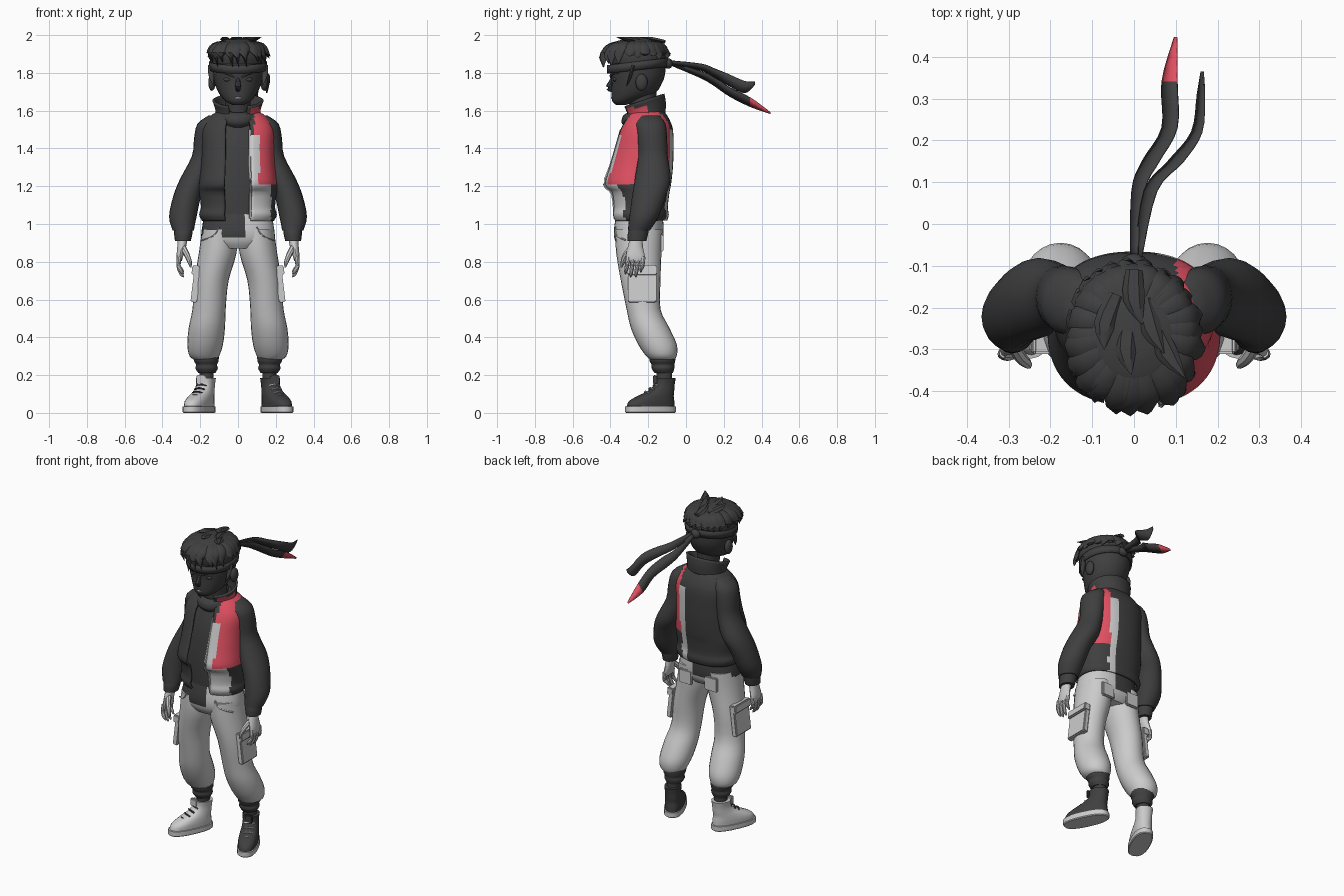
import bpy, bmesh, math, random
from mathutils import Vector, Matrix

random.seed(4)

def material(name, c):
    m = bpy.data.materials.new(name)
    m.diffuse_color = (*c, 1)
    return m

DARK = material("charcoal", (0.05, 0.05, 0.05))
RED = material("red", (0.75, 0.08, 0.12))
LIGHT = material("light_grey", (0.6, 0.6, 0.6))

def smooth_path(pts, steps):
    """Catmull-Rom interpolation of equal-length tuples."""
    if steps < 2:
        return [tuple(p) for p in pts]
    out = []
    for i in range(len(pts) - 1):
        a, b, c, d = pts[max(i - 1, 0)], pts[i], pts[i + 1], pts[min(i + 2, len(pts) - 1)]
        for k in range(steps):
            t = k / steps
            out.append(tuple(0.5 * (2 * q + (r - p) * t + (2 * p - 5 * q + 4 * r - s) * t * t
                             + (3 * q - p - 3 * r + s) * t ** 3) for p, q, r, s in zip(a, b, c, d)))
    return out + [tuple(pts[-1])]

def finish(name, bm, mat, thick=0, paint=None):
    bmesh.ops.recalc_face_normals(bm, faces=bm.faces[:])
    me = bpy.data.meshes.new(name)
    bm.to_mesh(me)
    bm.free()
    ob = bpy.data.objects.new(name, me)
    bpy.context.collection.objects.link(ob)
    for m in ([DARK, RED, LIGHT] if paint else [mat]):
        me.materials.append(m)
    for p in me.polygons:
        p.use_smooth = True
        if paint:
            p.material_index = paint(*p.center)
    me.set_sharp_from_angle(angle=math.radians(40))
    if thick:
        mod = ob.modifiers.new("thickness", 'SOLIDIFY')
        mod.thickness, mod.offset = thick, 0
    return ob

def skin(bm, rows, closed=True, cap=True):
    vs = [[bm.verts.new(p) for p in row] for row in rows]
    n = len(vs[0])
    for a, b in zip(vs, vs[1:]):
        for j in range(n if closed else n - 1):
            k = (j + 1) % n
            bm.faces.new((a[j], a[k], b[k], b[j]))
    if closed and cap:
        bm.faces.new(vs[0])
        bm.faces.new(vs[-1])

def loft(name, rings, mat=DARK, n=24, gap=0, cap=True, e=2.0, steps=3, tilt=0, thick=0,
         paint=None, place=Matrix(), side=1):
    """Horizontal rings (x, y, z, rx, ry); gap is a half angle left open at the front."""
    rows = []
    for x, y, z, rx, ry in smooth_path(rings, steps):
        row = []
        for j in range(n):
            a = -math.pi / 2 + gap + j / (n - 1 if gap else n) * (2 * math.pi - 2 * gap)
            c, s = math.cos(a), math.sin(a)
            dx = rx * math.copysign(abs(c) ** (2 / e), c)
            dy = ry * math.copysign(abs(s) ** (2 / e), s)
            row.append(place @ Vector((side * (x + dx), y + dy, z + tilt * dy)))
        rows.append(row)
    bm = bmesh.new()
    skin(bm, rows, closed=not gap, cap=cap)
    return finish(name, bm, mat, thick, paint)

def tube(name, pts, mat=DARK, n=8, flat=1.0, steps=3, side=1):
    """Tapered tube through (x, y, z, radius) points."""
    pts = smooth_path(pts, steps)
    pos = [Vector((side * p[0], p[1], p[2])) for p in pts]
    rows = []
    for i, p in enumerate(pts):
        t = pos[min(i + 1, len(pos) - 1)] - pos[max(i - 1, 0)]
        q = t.to_track_quat('Z', 'Y')
        r = max(p[3], 0.001)
        rows.append([pos[i] + q @ Vector((r * math.cos(a), r * flat * math.sin(a), 0))
                     for a in (2 * math.pi * j / n for j in range(n))])
    bm = bmesh.new()
    skin(bm, rows)
    return finish(name, bm, mat)

def ball(name, loc, size, mat=DARK):
    bm = bmesh.new()
    bmesh.ops.create_uvsphere(bm, u_segments=14, v_segments=10, radius=1,
                              matrix=Matrix.Translation(loc) @ Matrix.Diagonal((*size, 1)))
    return finish(name, bm, mat)

def box(name, loc, size, mat=LIGHT, rot=0):
    bm = bmesh.new()
    bmesh.ops.create_cube(bm, size=1, matrix=Matrix.Translation(loc) @ Matrix.Rotation(rot, 4, 'Y')
                          @ Matrix.Diagonal((*size, 1)))
    bmesh.ops.bevel(bm, geom=bm.edges[:], offset=0.006, segments=2, affect='EDGES')
    return finish(name, bm, mat)

# Head, neck and face
loft("head", [(0, -.345, 1.63, .03, .025), (0, -.325, 1.65, .065, .065), (0, -.28, 1.69, .10, .115),
              (0, -.26, 1.75, .125, .135), (0, -.255, 1.80, .135, .145), (0, -.255, 1.87, .14, .145),
              (0, -.255, 1.93, .12, .13), (0, -.25, 1.965, .06, .07)], n=28)
loft("neck", [(0, -.21, 1.52, .075, .075), (0, -.225, 1.62, .065, .07), (0, -.235, 1.70, .07, .08)], n=16)
tube("nose", [(0, -.385, 1.775, .01), (0, -.402, 1.74, .014), (0, -.408, 1.72, .016), (0, -.385, 1.705, .008)])
tube("mouth", [(-.035, -.377, 1.672, .002), (0, -.392, 1.668, .006), (.035, -.377, 1.672, .002)], LIGHT, n=6)
for s in (-1, 1):
    ball("ear", (s * .138, -.235, 1.75), (.02, .032, .045))
    tube("eyebrow", [(.02, -.397, 1.775, .006), (.055, -.392, 1.795, .008), (.10, -.355, 1.80, .003)], n=6, side=s)
    ball("eye", (s * .055, -.376, 1.765), (.022, .012, .011))
    tube("sideburn", [(.14, -.28, 1.84, .02), (.14, -.295, 1.78, .015), (.13, -.315, 1.73, .001)], flat=.5, side=s)

# Hair cap and swept locks
loft("hair_cap", [(0, -.26, 1.85, .146, .152), (0, -.263, 1.89, .15, .16), (0, -.265, 1.935, .135, .145),
                  (0, -.265, 1.965, .10, .11), (0, -.262, 1.98, .05, .055)], n=28)
for i in range(24):
    a = 2 * math.pi * i / 24 + random.uniform(-.08, .08)
    dx, dy = math.sin(a), -math.cos(a)
    front = max(0, -dy)
    out = 1.0 + .09 * front + random.uniform(-.02, .04)
    tip = 1.885 - .05 * front + random.uniform(-.02, .02)
    tube("hair_lock", [(dx * .06, -.255 + dy * .07, 1.965, .02),
                       (dx * .125, -.262 + dy * .135, 1.945, .036),
                       (dx * .15 * out, -.264 + dy * .162 * out, 1.905, .028),
                       (dx * .155 * out + .012, -.262 + dy * .165 * out, tip, .001)], flat=.45, n=6)
for x, y in ((-.07, -.24), (-.02, -.30), (.04, -.25), (.08, -.31), (0, -.18)):
    tube("crown_lock", [(x * .6, y + .07, 1.965, .02), (x, y, 1.978, .026),
                        (x * 1.3 + .02, y - .06, 1.99, .001)], flat=.5, n=6)

# Headband, knot and trailing tails
loft("headband", [(0, -.258, 1.815, .146, .156), (0, -.256, 1.86, .15, .157)], n=28, cap=False,
     tilt=.12, thick=.008, steps=1)
ball("headband_knot", (0, -.095, 1.85), (.032, .025, .028))

def ribbon(name, pts, paint=None):
    rows = [[(x - hx, y, z - hz), (x + hx, y, z + hz)] for x, y, z, hx, hz in smooth_path(pts, 4)]
    bm = bmesh.new()
    skin(bm, rows, closed=False)
    finish(name, bm, DARK, .004, paint)

ribbon("upper_tail", [(.01, -.08, 1.855, .008, .01), (.04, .08, 1.83, .015, .018), (.10, .15, 1.80, .018, .023),
                      (.15, .22, 1.765, .012, .03), (.16, .31, 1.725, .008, .032), (.163, .365, 1.745, .002, .008)])
ribbon("lower_tail", [(0, -.08, 1.85, .008, .01), (.01, .08, 1.79, .015, .018), (.04, .15, 1.755, .02, .024),
                      (.085, .23, 1.70, .018, .024), (.085, .34, 1.645, .018, .024), (.10, .447, 1.587, .003, .004)],
       lambda x, y, z: 1 if y > .35 else 0)

# Jacket, shirt and collars
def jacket_paint(x, y, z):
    if x < .05 or x > .2:
        return 0
    if y < -.2:
        if z < 1.22 or (x < .11 and z < 1.47):
            return 2 if x < .17 else 0
        return 1 if x > .085 else 0
    if x < .1:
        return 2 if z < 1.5 else 0
    return 1 if z > 1.2 and x < .18 else 0

loft("jacket", [(0, -.24, 1.02, .185, .135), (0, -.242, 1.05, .20, .145), (0, -.242, 1.09, .19, .14),
                (0, -.243, 1.17, .20, .15), (0, -.257, 1.21, .20, .172), (0, -.24, 1.30, .19, .165),
                (0, -.224, 1.40, .185, .152), (0, -.21, 1.50, .185, .135), (0, -.205, 1.56, .15, .107),
                (0, -.207, 1.595, .10, .085)], n=60, gap=.3, e=2.35, thick=.012, paint=jacket_paint)
loft("shirt", [(0, -.245, 1.0, .17, .12), (0, -.245, 1.2, .175, .125), (0, -.225, 1.4, .165, .125),
               (0, -.21, 1.52, .14, .105), (0, -.21, 1.58, .08, .08)], e=2.3)
loft("jacket_collar", [(0, -.21, 1.55, .11, .095), (0, -.212, 1.61, .115, .10), (0, -.225, 1.655, .13, .105)],
     n=36, gap=.4, tilt=.32, thick=.012, paint=lambda x, y, z: 1 if x > .06 and y < -.2 and z < 1.62 else 0)
loft("neck_cowl", [(0, -.225, 1.53, .085, .09), (0, -.235, 1.56, .105, .105), (0, -.235, 1.595, .10, .10),
                   (0, -.23, 1.61, .075, .08)], tilt=.25, cap=False)
tube("zip_edge", [(.062, -.345, 1.5, .006), (.062, -.395, 1.32, .008), (.065, -.432, 1.21, .008),
                  (.065, -.39, 1.16, .008), (.065, -.378, 1.03, .006)], LIGHT, n=6)

# Arms, cuffs and hands
for s in (-1, 1):
    loft("sleeve", [(.12, -.19, 1.575, .035, .05), (.145, -.188, 1.53, .07, .08), (.165, -.18, 1.45, .068, .08),
                    (.18, -.175, 1.36, .064, .078), (.228, -.176, 1.24, .078, .095), (.268, -.195, 1.15, .074, .09),
                    (.292, -.222, 1.04, .073, .078), (.29, -.25, .965, .056, .058)], n=20, side=s)
    loft("cuff", [(.29, -.25, .97, .05, .053), (.29, -.255, .945, .048, .054), (.292, -.26, .91, .042, .05)],
         n=16, side=s)
    loft("palm", [(.292, -.262, .93, .026, .032), (.298, -.268, .88, .024, .04), (.308, -.268, .83, .018, .05),
                  (.310, -.268, .805, .014, .046)], LIGHT, n=14, side=s)
    for k, low in enumerate((.735, .72, .72, .745)):
        y = -.308 + k * .027
        tube("finger", [(.31, y, .825, .013), (.315, y - .004, .78, .012), (.302, y - .01, low + .018, .010),
                        (.288, y - .012, low, .004)], LIGHT, side=s)
    tube("thumb", [(.292, -.285, .88, .016), (.272, -.318, .84, .015), (.256, -.334, .80, .012),
                   (.25, -.342, .77, .004)], LIGHT, side=s)

# Trousers
def waist_paint(x, y, z):
    return 0 if x < .02 and z > .93 else 2

loft("trouser_waist", [(0, -.245, 1.06, .175, .12), (0, -.25, .97, .192, .132), (0, -.25, .91, .188, .125),
                       (0, -.25, .87, .12, .10)], n=40, e=2.3, paint=waist_paint)
for s in (-1, 1):
    loft("trouser_leg", [(.10, -.25, .97, .09, .125), (.107, -.25, .85, .10, .12), (.14, -.24, .70, .09, .105),
                         (.153, -.225, .55, .088, .09), (.165, -.19, .45, .096, .102),
                         (.174, -.15, .36, .094, .102), (.178, -.13, .30, .078, .08), (.17, -.125, .275, .05, .055)],
         LIGHT, n=24, side=s)
    box("cargo_pocket", (s * .224, -.232, .675), (.034, .15, .18), rot=-s * .12)
    box("pocket_flap", (s * .222, -.232, .755), (.044, .158, .05), rot=-s * .12)
    tube("hip_pocket_seam", [(.10, -.375, .985, .004), (.13, -.368, .94, .005), (.19, -.32, .915, .004)], LIGHT, n=6, side=s)
    box("back_pocket", (s * .09, -.128, .90), (.09, .02, .09))

    # Sock cuffs and ankles
    loft("sock_cuff", [(.168, -.125, .31, .068, .07), (.168, -.125, .275, .066, .068), (.166, -.122, .255, .056, .06),
                       (.166, -.122, .235, .06, .06), (.165, -.118, .21, .045, .048)], n=18, side=s)
    loft("ankle", [(.165, -.115, .23, .038, .042), (.167, -.115, .15, .038, .042)], n=14, side=s)

    # High-top shoes, turned outwards
    put = Matrix.Translation((s * .172, -.115, 0)) @ Matrix.Rotation(s * math.radians(25), 4, 'Z')
    tone = LIGHT if s < 0 else DARK
    loft("shoe_sole", [(0, -.08, 0, .055, .138), (0, -.08, .005, .06, .143), (0, -.08, .034, .06, .143),
                       (0, -.08, .036, .05, .13)], LIGHT if s > 0 else tone, e=2.5, steps=1, place=put)
    loft("shoe_upper", [(0, -.08, .03, .055, .136), (0, -.074, .062, .056, .128), (0, -.05, .09, .053, .10),
                        (0, -.017, .118, .048, .07), (0, 0, .15, .046, .055), (0, .004, .185, .05, .056)],
         tone, e=2.4, place=put)
    for k in range(4):
        y, z = -.135 + k * .026, .094 + k * .019
        pts = [put @ Vector((x, y + abs(x) * .3, z - abs(x) * .25)) for x in (-.03, 0, .03)]
        tube("shoe_lace", [(*p, .005) for p in pts], DARK if s < 0 else LIGHT, n=6)
    box("shoe_tongue", put @ Vector((0, -.055, .175)), (.05, .02, .05), tone)
